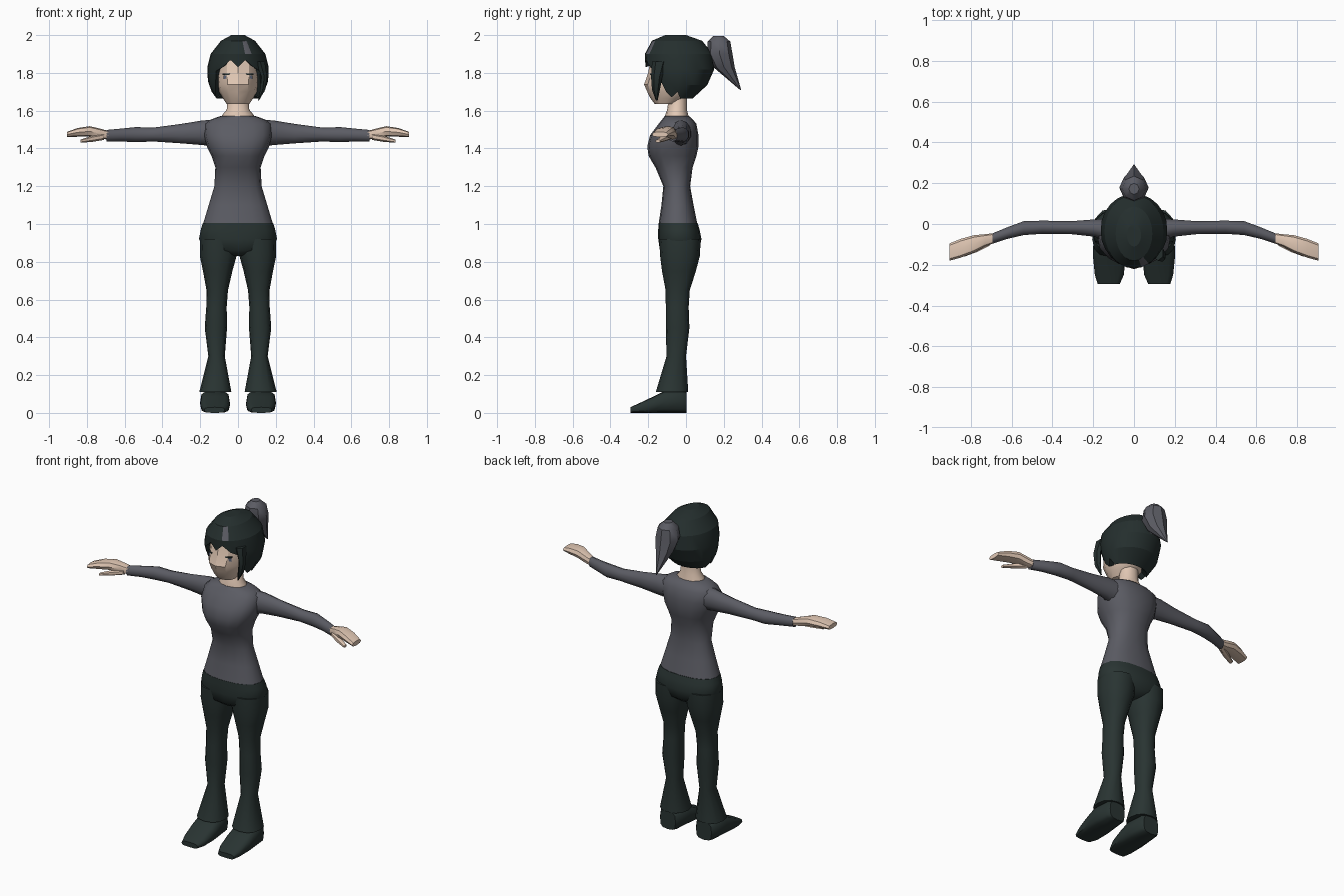
import bpy
import bmesh
from math import sin, cos, pi, radians, copysign
from mathutils import Matrix, Vector

default_cube = bpy.data.objects.get("Cube")
if default_cube:
    bpy.data.objects.remove(default_cube, do_unlink=True)


def material(name, color):
    mat = bpy.data.materials.new(name)
    mat.use_nodes = True
    mat.diffuse_color = (*color, 1)
    shader = next(n for n in mat.node_tree.nodes if n.type == 'BSDF_PRINCIPLED')
    shader.inputs["Base Color"].default_value = (*color, 1)
    shader.inputs["Roughness"].default_value = 0.8
    return mat


skin = material("skin", (0.76, 0.58, 0.46))
grey = material("shirt grey", (0.105, 0.107, 0.127))
dark = material("trouser dark green", (0.022, 0.034, 0.032))
black = material("hair dark green", (0.018, 0.028, 0.027))
eye_color = material("eye blue grey", (0.1, 0.12, 0.18))


def finish(bm, name, mats, angle):
    """Turn a bmesh into a shaded object."""
    bmesh.ops.recalc_face_normals(bm, faces=bm.faces)
    mesh = bpy.data.meshes.new(name)
    bm.to_mesh(mesh)
    bm.free()
    for mat in mats:
        mesh.materials.append(mat)
    obj = bpy.data.objects.new(name, mesh)
    bpy.context.collection.objects.link(obj)
    bpy.ops.object.select_all(action='DESELECT')
    obj.select_set(True)
    bpy.context.view_layer.objects.active = obj
    bpy.ops.object.shade_smooth_by_angle(angle=radians(angle))
    return obj


def bridge(bm, rings):
    """Join neighbouring closed rings with quads."""
    for low, high in zip(rings, rings[1:]):
        n = len(low)
        for i in range(n):
            j = (i + 1) % n
            bm.faces.new((low[i], low[j], high[j], high[i]))


def loft(name, mat, sections, axis='z', sides=12, power=1.0, side=1, angle=50):
    """Loft rounded sections (position, a min, a max, b min, b max) along an axis."""
    bm = bmesh.new()
    rings = []
    for t, a0, a1, b0, b1 in sections:
        ring = []
        for i in range(sides):
            # start on the front so the centre line carries a vertex
            th = 2 * pi * i / sides - pi / 2
            c, s = cos(th), sin(th)
            a = (a0 + a1) / 2 + (a1 - a0) / 2 * copysign(abs(c) ** power, c)
            b = (b0 + b1) / 2 + (b1 - b0) / 2 * copysign(abs(s) ** power, s)
            x, y, z = {'z': (a, b, t), 'x': (t, a, b), 'y': (a, t, b)}[axis]
            ring.append(bm.verts.new((x * side, y, z)))
        rings.append(ring)
    bridge(bm, rings)
    bm.faces.new(rings[0])
    bm.faces.new(rings[-1])
    return finish(bm, name, [mat], angle)


def centred(rows):
    """Expand (z, half width, front, back) into full sections."""
    return [(z, -w, w, f, b) for z, w, f, b in rows]


# Shirt body, from hem to neckline
loft("shirt_body", grey, centred([
    (1.0, .185, -.145, .06), (1.1, .155, -.13, .04), (1.2, .125, -.12, .022),
    (1.3, .12, -.162, .035), (1.36, .14, -.198, .055), (1.41, .165, -.205, .066),
    (1.47, .18, -.19, .066), (1.53, .175, -.145, .055), (1.555, .14, -.125, .035),
    (1.572, .09, -.112, .015)]), sides=16, power=.85)

# Neck and head
loft("neck", skin, centred([
    (1.53, .09, -.11, .015), (1.576, .084, -.11, .012),
    (1.605, .06, -.1, .005), (1.68, .053, -.088, .005)]))
loft("head", skin, centred([
    (1.635, .06, -.165, -.06), (1.665, .08, -.188, 0), (1.7, .1, -.205, .04),
    (1.738, .11, -.222, .06), (1.8, .118, -.2, .08), (1.89, .115, -.185, .09)]),
    angle=30)

# Trousers: hips shared by both legs
loft("trouser_hips", dark, centred([
    (.83, .03, -.1, .03), (.86, .17, -.138, .068), (.92, .207, -.147, .082),
    (.97, .197, -.147, .072), (1.004, .186, -.146, .062)]), sides=16, power=.85)

for label, side in (("left", 1), ("right", -1)):
    # Flared trouser leg
    loft(label + "_trouser_leg", dark, [
        (.11, .035, .205, -.16, .012), (.3, .07, .157, -.103, 0),
        (.45, .058, .176, -.107, .018), (.56, .06, .168, -.107, .014),
        (.65, .053, .167, -.108, .02), (.75, .03, .185, -.127, .052),
        (.83, .008, .202, -.137, .073), (.92, 0, .2, -.142, .078)],
        power=.85, side=side)

    # Shoe with a flat sole and a low toe
    loft(label + "_shoe", dark, [
        (-.295, .07, .178, 0, .03), (-.25, .05, .192, 0, .05),
        (-.17, .042, .2, 0, .088), (-.11, .044, .2, 0, .118),
        (-.02, .055, .19, 0, .12), (.002, .07, .175, 0, .11)],
        axis='y', power=.6, side=side)

    # Sleeve, bending forwards at the elbow
    loft(label + "_sleeve", grey, [
        (.12, -.1, .03, 1.41, 1.553), (.19, -.065, .025, 1.418, 1.548),
        (.3, -.052, .016, 1.427, 1.53), (.45, -.05, .018, 1.437, 1.51),
        (.54, -.056, .016, 1.433, 1.513), (.62, -.074, -.014, 1.437, 1.505),
        (.695, -.098, -.045, 1.437, 1.498)],
        axis='x', sides=10, side=side)

    # Hand and thumb
    loft(label + "_hand", skin, [
        (.67, -.088, -.043, 1.445, 1.488), (.73, -.11, -.05, 1.452, 1.505),
        (.785, -.14, -.055, 1.463, 1.518), (.85, -.165, -.073, 1.462, 1.508),
        (.905, -.18, -.095, 1.46, 1.488)],
        axis='x', sides=8, power=.75, side=side, angle=35)
    loft(label + "_thumb", skin, [
        (.71, -.11, -.07, 1.445, 1.48), (.77, -.14, -.1, 1.435, 1.468),
        (.835, -.163, -.135, 1.43, 1.447)],
        axis='x', sides=6, side=side)

    # Eye plate and lash line lying on the face
    for part, mat, width, height, z in (("eye", eye_color, .03, .02, 1.777),
                                        ("lash", black, .042, .007, 1.793)):
        bm = bmesh.new()
        bmesh.ops.create_cube(bm, size=1)
        place = (Matrix.Translation(Vector((side * .062, -.178, z)))
                 @ Matrix.Rotation(radians(26) * side, 4, 'Z')
                 @ Matrix.Diagonal((width, .009, height, 1)))
        bmesh.ops.transform(bm, matrix=place, verts=bm.verts)
        finish(bm, label + "_" + part, [mat], 30)

# Hair cap: a shell whose lower edge follows a jagged hairline
profile = [(2.0, .035, -.11, 0), (1.97, .09, -.18, .085), (1.9, .145, -.218, .142),
           (1.82, .165, -.214, .15), (1.73, .157, -.185, .11), (1.66, .115, -.14, .03)]


def hair_section(z):
    """Interpolate half width, front and back of the cap at a height."""
    for (z0, *p), (z1, *q) in zip(profile, profile[1:]):
        if z >= z1:
            t = (z0 - z) / (z0 - z1)
            return [u + (v - u) * t for u, v in zip(p, q)]
    return profile[-1][1:]


def hair_point(z, th, shrink=1.0):
    w, front, back = hair_section(z)
    mid, depth = (front + back) / 2, (back - front) / 2
    return (w * sin(th) * shrink, mid - depth * cos(th) * shrink, z)


COLUMNS = 24
fringe = [1.83, 1.868, 1.83, 1.81, 1.7, 1.67, 1.7]
bm = bmesh.new()
rings = [[] for _ in range(8)]
for i in range(COLUMNS):
    th = 2 * pi * i / COLUMNS
    k = min(i, COLUMNS - i)
    edge = fringe[k] if k < len(fringe) else 1.665
    heights = [2.0, 1.97, 1.9]
    heights += [1.9 + (edge - 1.9) * t for t in (.35, .7, 1)]
    for ring, z in zip(rings, heights):
        ring.append(bm.verts.new(hair_point(z, th)))
    # turn the rim inwards to close the shell against the head
    rings[6].append(bm.verts.new(hair_point(edge + .01, th, .82)))
    rings[7].append(bm.verts.new(hair_point(edge + .03, th, .5)))
bridge(bm, rings)
bm.faces.new(rings[0])
# one pale streak in the fringe
for face in bm.faces:
    c = face.calc_center_median()
    if .03 < c.x < .06 and c.y < -.15 and 1.9 < c.z < 1.97:
        face.material_index = 1
finish(bm, "hair_cap", [black, grey], 22)

# Loose lock beside the face
loft("hair_lock", black, [
    (1.86, .09, .145, -.18, -.1), (1.78, .122, .156, -.185, -.125),
    (1.71, .115, .146, -.18, -.138), (1.655, .106, .112, -.16, -.15)],
    sides=6, angle=30)

# Ponytail tapering to a point
loft("ponytail", grey, centred([
    (1.995, .025, .145, .2), (1.965, .058, .115, .235), (1.9, .072, .11, .246),
    (1.83, .052, .145, .258), (1.71, .003, .286, .292)]),
    sides=8, angle=35)
